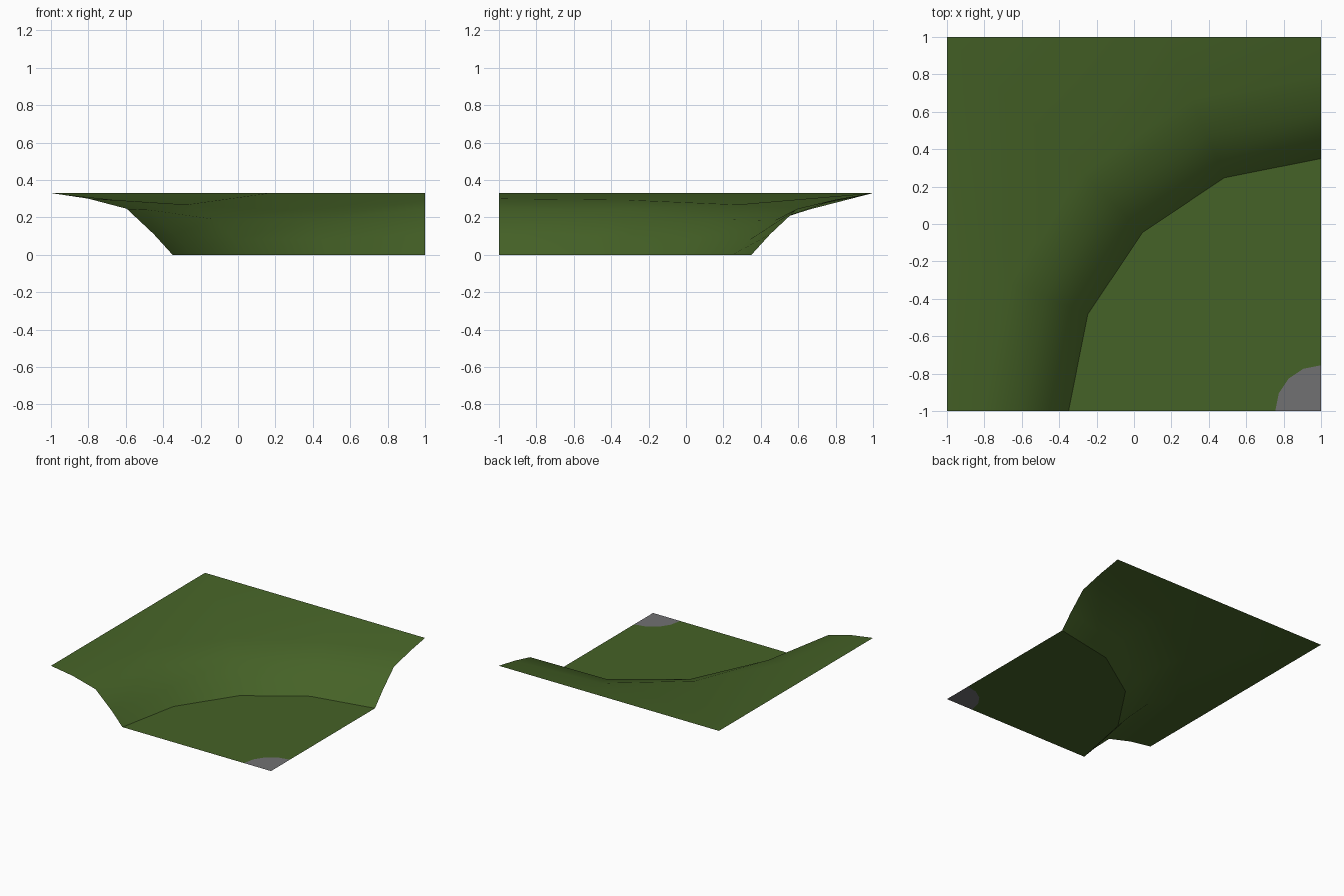
import bpy, bmesh, math

if "Cube" in bpy.data.objects:
    bpy.data.objects.remove(bpy.data.objects["Cube"])


def material(name, rgb):
    m = bpy.data.materials.new(name)
    m.diffuse_color = (*rgb, 1)
    m.use_nodes = True
    m.node_tree.nodes["Principled BSDF"].inputs["Base Color"].default_value = m.diffuse_color
    return m


GRASS = material("grass green", (0.060, 0.122, 0.020))
STONE = material("stone grey", (0.165, 0.165, 0.170))

CORNER = (1, -1)       # every ring is a quarter arc round the front right corner
STEPS = 4              # arc segments


def arc(radius, heights):
    """Quarter ring from the front edge (west) to the right edge (north)."""
    pts = []
    for i, z in enumerate(heights):
        a = math.pi - i * math.pi / 2 / STEPS
        pts.append((CORNER[0] + radius * math.cos(a), CORNER[1] + radius * math.sin(a), z))
    return pts


def square(z):
    """The same ring pushed out to the back and left borders of the tile."""
    pts = []
    for i in range(STEPS + 1):
        a = math.pi - i * math.pi / 2 / STEPS
        c, s = math.cos(a), math.sin(a)
        r = 2 / max(abs(c), abs(s))
        pts.append((CORNER[0] + r * c, CORNER[1] + r * s, z))
    return pts


def loft(name, rings, mat, smooth):
    bm = bmesh.new()
    rows = [[bm.verts.new(p) for p in ring] for ring in rings]
    for a, b in zip(rows, rows[1:]):
        for i in range(STEPS):
            bm.faces.new((a[i], a[i + 1], b[i + 1], b[i])).smooth = smooth
    bm.normal_update()
    for f in bm.faces:
        if f.normal.z < 0:
            f.normal_flip()
    bmesh.ops.remove_doubles(bm, verts=bm.verts, dist=1e-5)
    me = bpy.data.meshes.new(name)
    bm.to_mesh(me)
    bm.free()
    me.materials.append(mat)
    ob = bpy.data.objects.new(name, me)
    bpy.context.collection.objects.link(ob)
    return ob


flat = [0] * (STEPS + 1)

# Grey corner patch and the flat lower ground around it
loft("corner_patch", [arc(0, flat), arc(0.245, flat)], STONE, False)
loft("lower_ground", [arc(0.245, flat), arc(1.35, flat)], GRASS, False)

# Curved bank with a dipping rim, easing out to the level outer border
loft("bank", [
    arc(1.35, flat),
    arc(1.45, [0.11, 0.105, 0.085, 0.08, 0.11]),
    arc(1.595, [0.246, 0.24, 0.19, 0.183, 0.246]),
    arc(1.80, [0.30, 0.293, 0.268, 0.243, 0.295]),
    square(0.33),
], GRASS, True)
